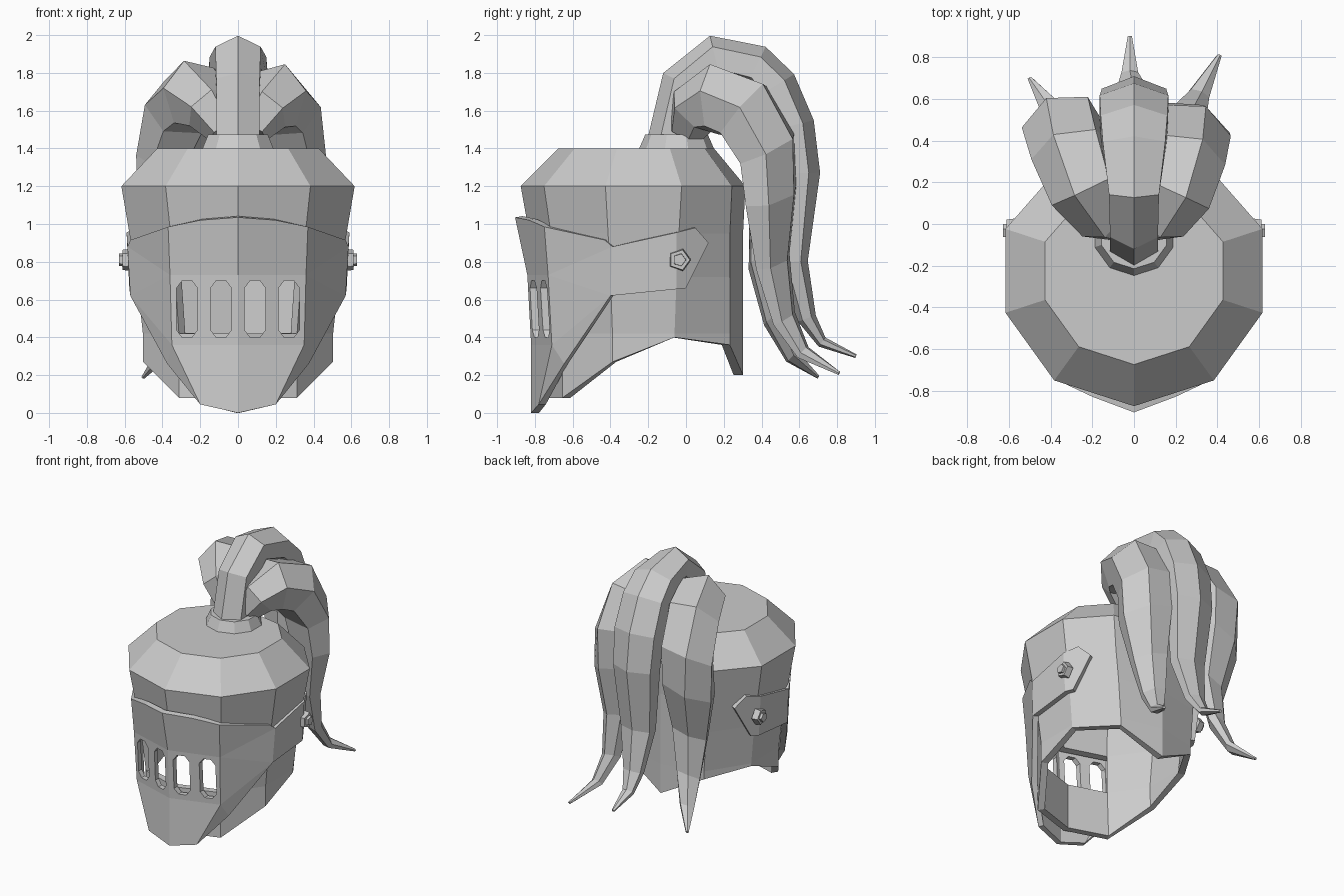
import bpy, bmesh, math
from mathutils import Vector, Matrix

default_cube = bpy.data.objects.get("Cube")
if default_cube:
    bpy.data.objects.remove(default_cube, do_unlink=True)

# One plain steel colour
steel = bpy.data.materials.new("steel_grey")
steel.use_nodes = True
grey = (0.6, 0.6, 0.6, 1)
steel.diffuse_color = grey
steel.node_tree.nodes["Principled BSDF"].inputs["Base Color"].default_value = grey


def finish(bm, name):
    """Turn a bmesh into a flat shaded steel object."""
    mesh = bpy.data.meshes.new(name)
    bm.to_mesh(mesh)
    bm.free()
    mesh.materials.append(steel)
    obj = bpy.data.objects.new(name, mesh)
    bpy.context.scene.collection.objects.link(obj)
    return obj


def apply_modifier(obj, kind, **settings):
    modifier = obj.modifiers.new(kind.title(), kind)
    for key, value in settings.items():
        setattr(modifier, key, value)
    with bpy.context.temp_override(object=obj, active_object=obj, selected_objects=[obj]):
        bpy.ops.object.modifier_apply(modifier=modifier.name)


def prism(name, sides, radius_low, radius_high, depth, matrix):
    bm = bmesh.new()
    bmesh.ops.create_cone(bm, cap_ends=True, segments=sides, radius1=radius_low,
                          radius2=radius_high, depth=depth, matrix=matrix)
    return finish(bm, name)


# Helmet shell: ten columns around, with an eye opening and an open bottom
def build_shell():
    centre_y = -0.225
    half = [(0, -1), (0.59, -0.81), (0.95, -0.31), (0.95, 0.31), (0.59, 0.72), (0, 0.83)]
    outline = half + [(-x, y) for x, y in half[4:0:-1]]
    hem = [0.08, 0.08, 0.27, 0.4, 0.36, 0.2]
    hem += hem[4:0:-1]
    levels = [(1.4, 0.45), (1.2, 0.65), (0.95, 0.605), (0.72, 0.565), (0.42, 0.53), (None, 0.53)]
    eye_level = 3
    bm = bmesh.new()
    rows = []
    for height, radius in levels:
        row = []
        for (x, y), low in zip(outline, hem):
            # The nape stays upright while the sides taper
            depth = max(radius, 0.635) if radius > 0.5 and y > 0.5 else radius
            z = low if height is None else height
            row.append(bm.verts.new((x * radius, centre_y + y * depth, z)))
        rows.append(row)
    bm.faces.new(rows[0])
    count = len(outline)
    for level, (upper, lower) in enumerate(zip(rows, rows[1:])):
        for i in range(count):
            j = (i + 1) % count
            if level == eye_level and 0 in (i, j):
                continue
            bm.faces.new((upper[i], lower[i], lower[j], upper[j]))
    shell = finish(bm, "helmet_shell")
    apply_modifier(shell, "SOLIDIFY", thickness=0.05, offset=-1)


# Visor: half plate, mirrored, thickened and pierced with breathing slots
def build_visor():
    points = {
        "brow": (0, -0.905, 1.035), "brow_mid": (0.2, -0.83, 1.02),
        "nose": (0, -0.84, 0.73), "mouth": (0, -0.82, 0.36), "chin": (0, -0.82, 0),
        "temple": (0.37, -0.75, 0.985), "cheek": (0.36, -0.73, 0.73),
        "jaw": (0.35, -0.71, 0.36), "jaw_low": (0.375, -0.645, 0.26),
        "chin_side": (0.2, -0.78, 0.045), "step": (0.57, -0.43, 0.915),
        "side_top": (0.585, -0.39, 0.88), "side_low": (0.57, -0.4, 0.62),
        "bend_top": (0.59, -0.05, 0.955), "bend_low": (0.575, -0.05, 0.655),
        "arm_top": (0.54, 0.05, 0.98), "arm_tip": (0.49, 0.12, 0.9),
        "arm_low": (0.545, 0, 0.66),
    }
    plates = [
        "brow nose cheek temple brow_mid", "nose mouth jaw cheek",
        "mouth chin chin_side jaw", "temple cheek side_top step",
        "cheek side_low side_top", "cheek jaw side_low", "jaw jaw_low side_low",
        "jaw chin_side jaw_low", "side_top side_low bend_low bend_top",
        "bend_top bend_low arm_low arm_tip arm_top",
    ]
    bm = bmesh.new()
    verts = {name: bm.verts.new(co) for name, co in points.items()}
    for plate in plates:
        bm.faces.new([verts[name] for name in plate.split()])
    visor = finish(bm, "visor")
    apply_modifier(visor, "MIRROR", use_clip=True)
    apply_modifier(visor, "SOLIDIFY", thickness=0.04, offset=-1)

    # Slots with chamfered ends
    bm = bmesh.new()
    for x in (-0.27, -0.09, 0.09, 0.27):
        corners = []
        for sx, sz in ((-1, -1), (1, -1), (1, 1), (-1, 1)):
            pair = [(x + sx * 0.056, 0.55 + sz * 0.11), (x + sx * 0.026, 0.55 + sz * 0.15)]
            corners += pair if sx * sz > 0 else pair[::-1]
        ring = [bm.verts.new((px, -1, pz)) for px, pz in corners]
        face = bm.faces.new(ring)
        side = bmesh.ops.extrude_face_region(bm, geom=[face])["geom"]
        moved = [v for v in side if isinstance(v, bmesh.types.BMVert)]
        bmesh.ops.translate(bm, verts=moved, vec=(0, 0.5, 0))
    bmesh.ops.recalc_face_normals(bm, faces=bm.faces)
    cutter = finish(bm, "slot_cutter")
    cutter.hide_render = True
    apply_modifier(visor, "BOOLEAN", object=cutter, operation="DIFFERENCE", solver="EXACT")
    bpy.data.objects.remove(cutter, do_unlink=True)


# Plume strands: tapering six-sided tubes swept along an arch
def build_strand(name, path, widths, thicknesses, side):
    side = Vector(side).normalized()
    path = [Vector(p) for p in path]
    section = [(0, 1), (1, 0.5), (1, -0.5), (0, -1), (-1, -0.5), (-1, 0.5)]
    bm = bmesh.new()
    rings = []
    for i, (point, width, thick) in enumerate(zip(path, widths, thicknesses)):
        tangent = path[min(i + 1, len(path) - 1)] - path[max(i - 1, 0)]
        normal = side.cross(tangent).normalized()
        rings.append([bm.verts.new(point + side * (u * width) + normal * (v * thick))
                      for u, v in section])
    for first, second in zip(rings, rings[1:]):
        for i in range(len(section)):
            j = (i + 1) % len(section)
            bm.faces.new((first[i], first[j], second[j], second[i]))
    bm.faces.new(rings[0])
    bm.faces.new(rings[-1])
    bmesh.ops.recalc_face_normals(bm, faces=bm.faces)
    finish(bm, name)


build_shell()
build_visor()

# Visor pivots on both sides
for label, sign in (("left", 1), ("right", -1)):
    turn = Matrix.Rotation(sign * math.pi / 2, 4, "Y")
    for part, radius, x, depth in (("flange", 0.062, 0.59, 0.045), ("pin", 0.038, 0.605, 0.05)):
        place = Matrix.Translation((sign * x, -0.035, 0.81))
        prism(f"{label}_pivot_{part}", 5, radius, radius * 0.9, depth, place @ turn)

# Plume socket on the crown
prism("plume_socket", 10, 0.2, 0.165, 0.08, Matrix.Translation((0, -0.05, 1.435)))

build_strand(
    "middle_plume",
    [(0, -0.075, 1.43), (0, -0.005, 1.74), (0, 0.155, 1.88), (0, 0.37, 1.83),
     (0, 0.47, 1.73), (0, 0.56, 1.52), (0, 0.59, 1.27), (0, 0.57, 0.8),
     (-0.01, 0.64, 0.5), (-0.02, 0.72, 0.375), (-0.02, 0.9, 0.3)],
    [0.115, 0.115, 0.12, 0.15, 0.16, 0.165, 0.155, 0.12, 0.07, 0.04, 0.01],
    [0.13, 0.13, 0.12, 0.12, 0.12, 0.12, 0.12, 0.075, 0.05, 0.03, 0.01],
    (1, 0, 0))

side_widths = [0.08, 0.12, 0.16, 0.18, 0.185, 0.18, 0.125, 0.085, 0.05, 0.01]
side_thicknesses = [0.1, 0.145, 0.195, 0.195, 0.165, 0.135, 0.085, 0.055, 0.035, 0.01]
build_strand(
    "right_plume",
    [(-0.07, 0, 1.49), (-0.15, 0.04, 1.61), (-0.23, 0.17, 1.68), (-0.29, 0.335, 1.62),
     (-0.34, 0.47, 1.4), (-0.35, 0.47, 1.15), (-0.33, 0.42, 0.8), (-0.35, 0.47, 0.5),
     (-0.4, 0.56, 0.3), (-0.5, 0.7, 0.19)],
    side_widths, side_thicknesses, (0.86, 0.4, 0.33))
build_strand(
    "left_plume",
    [(0.07, 0, 1.49), (0.14, 0.04, 1.6), (0.195, 0.15, 1.66), (0.235, 0.305, 1.605),
     (0.265, 0.43, 1.4), (0.275, 0.45, 1.15), (0.25, 0.46, 0.8), (0.26, 0.52, 0.5),
     (0.31, 0.62, 0.32), (0.41, 0.81, 0.21)],
    side_widths, side_thicknesses, (0.86, -0.4, -0.3))
